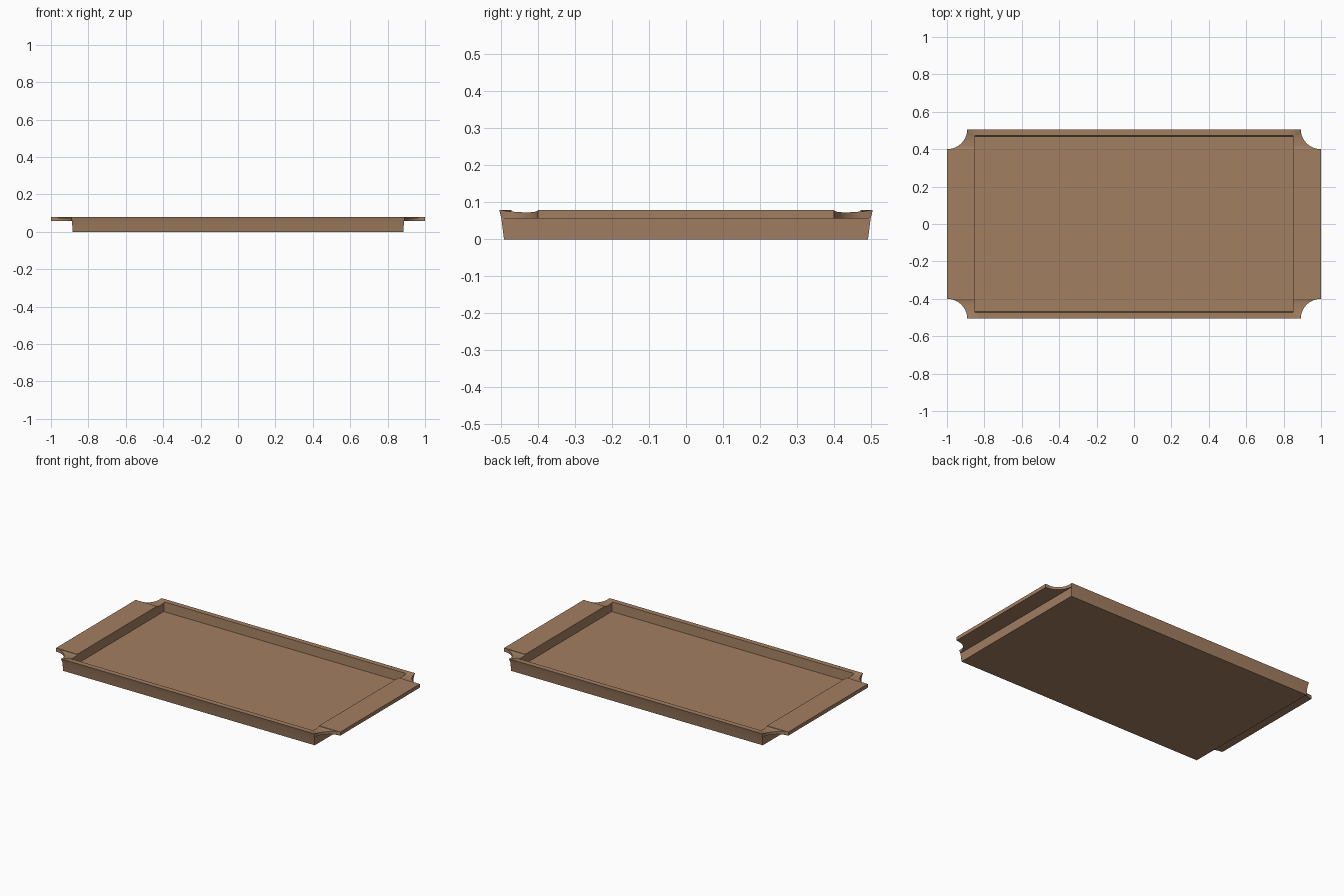
import bpy, bmesh, math

if "Cube" in bpy.data.objects:
    bpy.data.objects.remove(bpy.data.objects["Cube"])

TOP, FLANGE, FLOOR = 0.08, 0.057, 0.02

mat = bpy.data.materials.new("warm tan wood")
mat.diffuse_color = (0.36, 0.21, 0.12, 1)
mat.use_nodes = True
mat.node_tree.nodes["Principled BSDF"].inputs["Base Color"].default_value = mat.diffuse_color


def quadrant():
    """Cross-sections from the handle end round the scooped corner to the long side."""
    cols = []
    n = 10
    for i in range(n + 1):
        t = i / n
        a = math.radians(90 * t)
        # concave corner arc, with a shallow dip in the rim
        x = 1.0 - 0.108 * math.sin(a)
        y = 0.505 - 0.105 * math.cos(a)
        dip = 0.007 * math.sin(math.pi * t) ** 0.7 if 0 < i < n else 0
        fy = y if i < n else 0.499
        fx = x if i < n else 0.888
        cols.append([
            (0.85, min(y, 0.468), FLOOR),
            (0.85, min(y, 0.472), TOP - dip),
            (x, y, TOP - dip),
            (fx, fy, FLANGE),
            (0.887, min(y, 0.499), FLANGE),
            (0.885, min(y, 0.492), 0),
        ])
    # start of the straight long side
    cols.append([(0.82, 0.468, FLOOR), (0.82, 0.472, TOP), (0.82, 0.505, TOP),
                 (0.82, 0.499, FLANGE), (0.82, 0.499, FLANGE), (0.82, 0.492, 0)])
    return cols


# mirror the quadrant into a full ring of sections
q = quadrant()
ring = []
for sx, sy, rev in ((1, 1, False), (-1, 1, True), (-1, -1, False), (1, -1, True)):
    part = [[(sx * x, sy * y, z) for x, y, z in c] for c in q]
    ring += part[::-1] if rev else part

bm = bmesh.new()
cols = [[bm.verts.new(p) for p in c] for c in ring]
for i, a in enumerate(cols):
    b = cols[(i + 1) % len(cols)]
    for k in range(5):
        bm.faces.new((a[k], a[k + 1], b[k + 1], b[k]))

# tray floor and underside
bm.faces.new([c[0] for c in cols])
bm.faces.new([c[5] for c in cols][::-1])
bmesh.ops.remove_doubles(bm, verts=bm.verts, dist=0.0003)
bmesh.ops.dissolve_degenerate(bm, edges=bm.edges, dist=0.0002)
bmesh.ops.recalc_face_normals(bm, faces=bm.faces)

me = bpy.data.meshes.new("tray")
bm.to_mesh(me)
bm.free()
me.materials.append(mat)
tray = bpy.data.objects.new("tray", me)
bpy.context.collection.objects.link(tray)
bpy.context.view_layer.objects.active = tray
tray.select_set(True)
bpy.ops.object.shade_smooth_by_angle(angle=math.radians(30))
